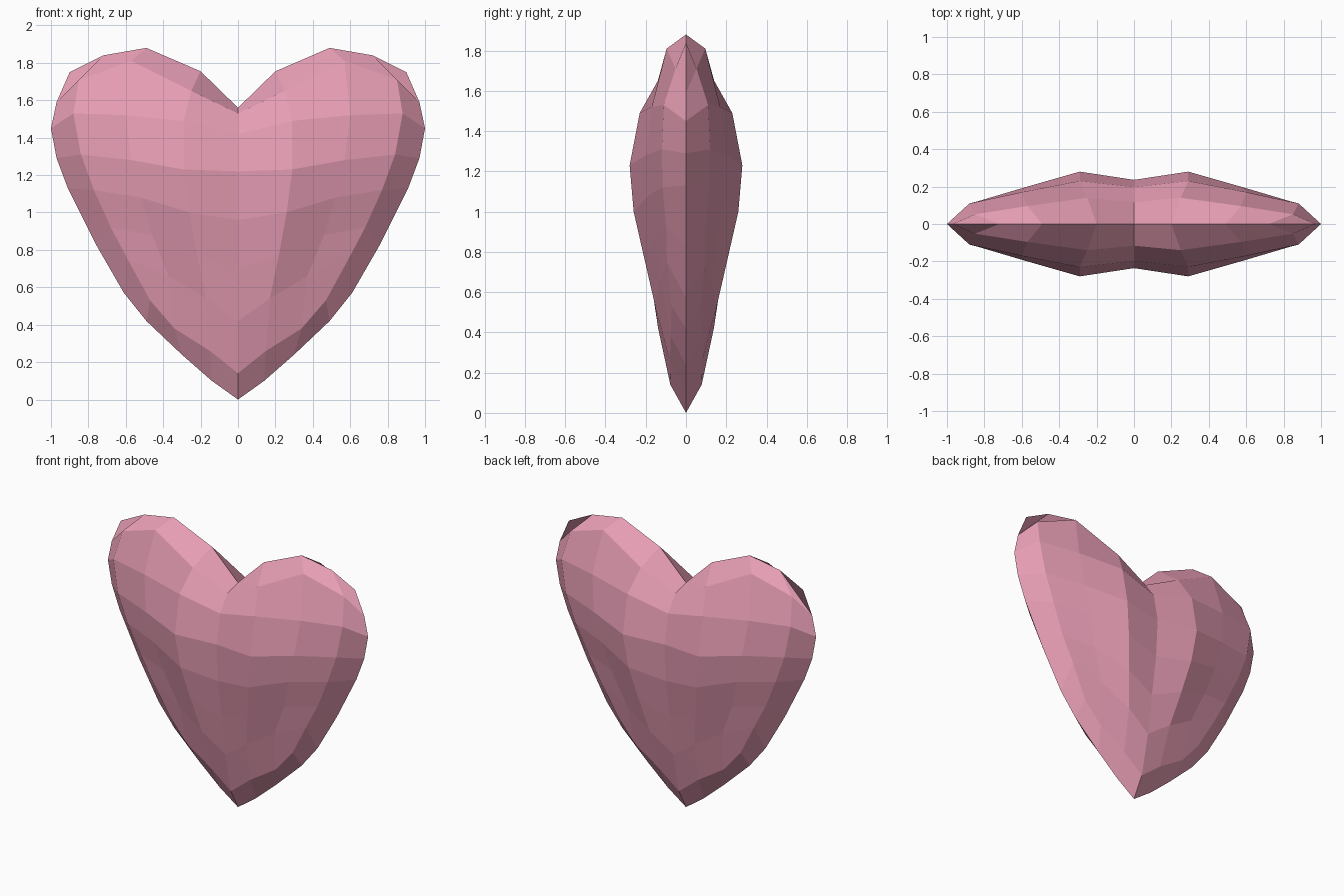
import bpy, bmesh

if "Cube" in bpy.data.objects:
    bpy.data.objects.remove(bpy.data.objects["Cube"])

# Front quarter of the heart: rows run top to bottom, columns run centre line to rim (x, z)
ROWS = [
    [(0, 1.56), (.20, 1.755), (.49, 1.88), (.72, 1.84), (.90, 1.75)],
    [(0, 1.53), (.25, 1.65), (.57, 1.81), (.85, 1.71), (.97, 1.59)],
    [(0, 1.42), (.29, 1.49), (.60, 1.52), (.88, 1.53), (1, 1.45)],
    [(0, 1.22), (.29, 1.23), (.57, 1.28), (.84, 1.31), (.97, 1.29)],
    [(0, .96), (.26, 1.0), (.52, 1.08), (.77, 1.12), (.91, 1.13)],
    [(0, .69), (.22, .78), (.46, .88), (.68, .92), (.76, .83)],
    [(0, .42), (.17, .54), (.37, .66), (.59, .75), (.61, .57)],
    [(0, .14), (.15, .26), (.34, .38), (.47, .53), (.49, .42)],
    [(0, 0), (.14, .10), (.30, .24), (.49, .42), (.49, .42)],
]
# Depth of each row near the rim and at its fullest, and how full each column is
RIM = [0, .03, .08, .08, .08, .07, .08, .07, 0]
PEAK = [0, .14, .23, .28, .26, .21, .155, .08, 0]
FULL = [.78, 1, .6, .2]


def depth(r, c):
    return 0 if c == 4 else RIM[r] + (PEAK[r] - RIM[r]) * FULL[c]


bm = bmesh.new()
grid = [[bm.verts.new((x, -depth(r, c), z)) for c, (x, z) in enumerate(row)]
        for r, row in enumerate(ROWS)]
for r in range(len(ROWS) - 1):
    for c in range(4):
        bm.faces.new((grid[r][c], grid[r + 1][c], grid[r + 1][c + 1], grid[r][c + 1]))
bmesh.ops.remove_doubles(bm, verts=bm.verts, dist=0.001)

mesh = bpy.data.meshes.new("heart")
bm.to_mesh(mesh)
bm.free()
heart = bpy.data.objects.new("heart", mesh)
bpy.context.collection.objects.link(heart)

# Mirror left-right and front-back
mirror = heart.modifiers.new("mirror", 'MIRROR')
mirror.use_axis = (True, True, False)
mirror.merge_threshold = 0.002

# Pink surface
mat = bpy.data.materials.new("pink")
mat.diffuse_color = (0.80, 0.34, 0.46, 1)
mat.use_nodes = True
mat.node_tree.nodes["Principled BSDF"].inputs["Base Color"].default_value = mat.diffuse_color
mesh.materials.append(mat)
